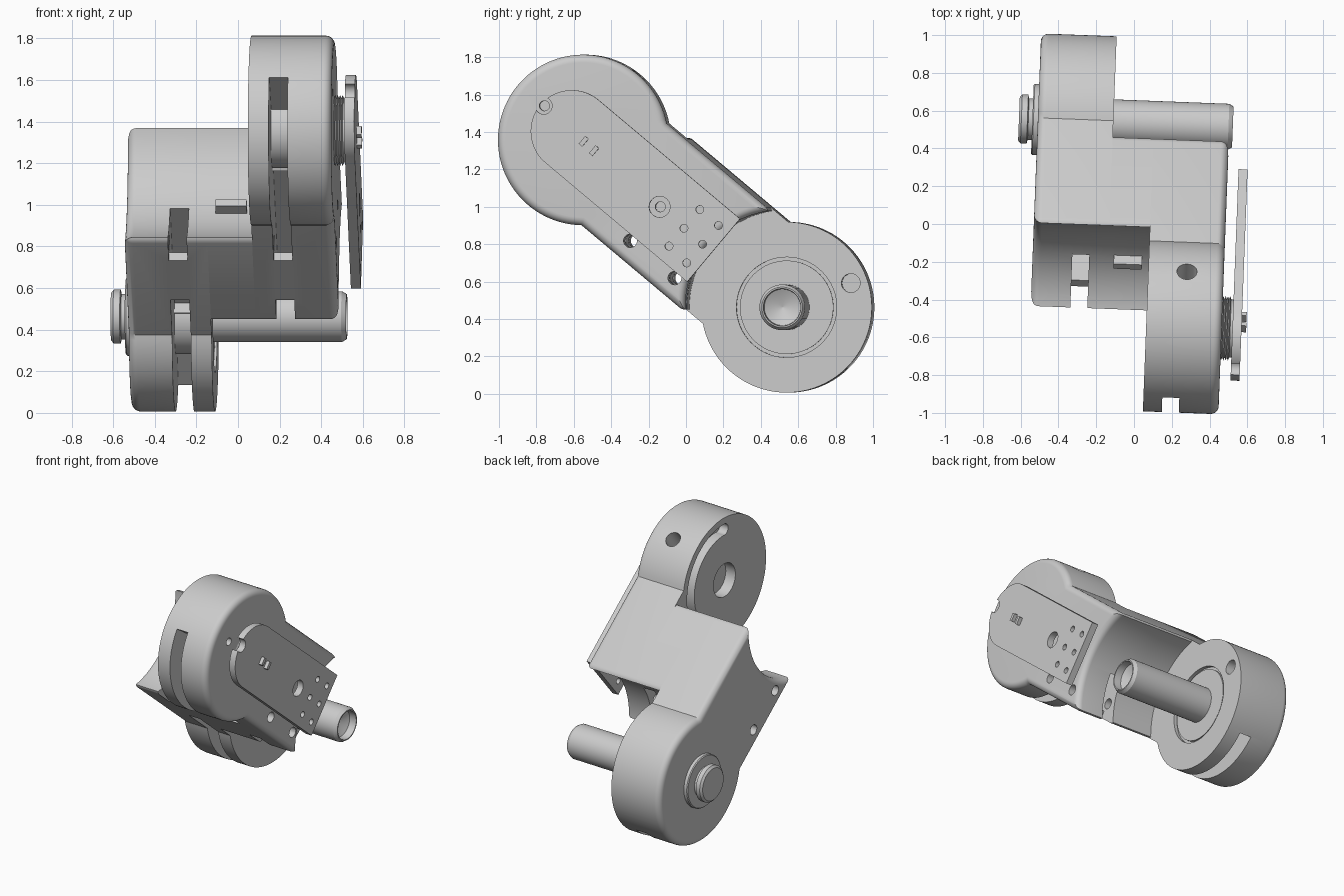
import bpy, bmesh, math
from mathutils import Matrix, Vector

if "Cube" in bpy.data.objects:
    bpy.data.objects.remove(bpy.data.objects["Cube"])

grey = bpy.data.materials.new("light_grey")
grey.use_nodes = True
grey.diffuse_color = (0.6, 0.6, 0.6, 1)
grey.node_tree.nodes["Principled BSDF"].inputs["Base Color"].default_value = (0.6, 0.6, 0.6, 1)

# Working frame: x across, y along the arm, z across its depth
ARM = (Matrix.Rotation(math.radians(-2.2), 4, 'Z') @ Matrix.Translation((0, 0, 0.91))
       @ Matrix.Rotation(math.radians(-40.0), 4, 'X'))
MID = -0.0225
FLIP = ARM @ Matrix.Translation((2 * MID, 0, 0)) @ Matrix.Rotation(math.pi, 4, 'Z')

HUB, R, HALF = 0.696, 0.456, 0.355      # hub distance, disc radius, half depth
INNER, OUTER, TIP = 0.085, 0.485, 0.32  # half-body side planes and wing end
CLEAR, ROUND, RIM = 0.52, 0.045, 0.042  # hollow radius, wing corner and rim rounding


def finish(bm, name, frame):
    bmesh.ops.recalc_face_normals(bm, faces=bm.faces)
    mesh = bpy.data.meshes.new(name)
    bm.to_mesh(mesh)
    bm.free()
    ob = bpy.data.objects.new(name, mesh)
    ob.matrix_world = frame
    mesh.materials.append(grey)
    bpy.context.collection.objects.link(ob)
    return ob


def arc(cy, r, a0, a1, steps=48, cz=0):
    angles = [math.radians(a0 + (a1 - a0) * i / steps) for i in range(steps + 1)]
    return [(cy + r * math.cos(a), cz + r * math.sin(a)) for a in angles]


def slab(name, outline, x0, x1, frame=ARM, rim=0):
    """Extrude a side outline from x0 to x1, optionally rounding the x1 rim."""
    bm = bmesh.new()
    face = bm.faces.new([bm.verts.new((x0, y, z)) for y, z in outline])
    new = bmesh.ops.extrude_face_region(bm, geom=[face])["geom"]
    bmesh.ops.translate(bm, vec=(x1 - x0, 0, 0),
                        verts=[v for v in new if isinstance(v, bmesh.types.BMVert)])
    if rim:
        edges = [e for e in bm.edges if all(abs(v.co.x - x1) < 1e-5 for v in e.verts)]
        bmesh.ops.bevel(bm, geom=edges, offset=rim, segments=6, profile=0.5, affect='EDGES')
    return finish(bm, name, frame)


def box(name, x, y, z, frame=ARM):
    return slab(name, [(y[0], z[0]), (y[1], z[0]), (y[1], z[1]), (y[0], z[1])], *x, frame)


def lathe(name, profile, y, z, frame=ARM, sides=64):
    """Turn a list of (x, radius) points around an axis along x."""
    bm = bmesh.new()
    rings = [[bm.verts.new((x, py, pz)) for py, pz in arc(y, r, 0, 360, sides, z)[:-1]]
             for x, r in profile]
    for a, b in zip(rings, rings[1:]):
        for i in range(sides):
            j = (i + 1) % sides
            bm.faces.new((a[i], a[j], b[j], b[i]))
    bm.faces.new(rings[0])
    bm.faces.new(rings[-1])
    return finish(bm, name, frame)


def rod(name, x, r, y, z, frame=ARM, sides=48):
    return lathe(name, [(x[0], r), (x[1], r)], y, z, frame, sides)


def carve(ob, cutters):
    bpy.context.view_layer.objects.active = ob
    for c in cutters:
        c.hide_render = True
        mod = ob.modifiers.new("cut", 'BOOLEAN')
        mod.operation, mod.solver, mod.object = 'DIFFERENCE', 'EXACT', c
        bpy.ops.object.modifier_apply(modifier=mod.name)
        bpy.data.objects.remove(c)


def screw_cutters(frame):
    return [rod("cutter", (-1, 1), 0.036, y, -0.25, frame, 24) for y in (-0.155, 0.155)]


def corner(sy, sz, start):
    return arc(sy * (TIP - ROUND), ROUND, start, start + 90, 6, sz * (HALF - ROUND))


# Two matching half bodies: a disc running into a wing with a flared hollow end
join = math.degrees(math.asin(HALF / R))
outline = arc(-HUB, R, join, 360 - join, 80) + corner(1, -1, -90) + corner(1, 1, 0)
flare = [(OUTER - RIM + dy, CLEAR + RIM + dr) for dy, dr in
         [(RIM * math.sin(t * math.pi / 12), -RIM * math.cos(t * math.pi / 12)) for t in range(7)]]
halves = []
for name, frame in (("upper_half_body", ARM), ("lower_half_body", FLIP)):
    half = slab(name, outline, INNER, OUTER, frame, rim=RIM)
    slot = (0.185, 0.275)
    belt = arc(-HUB, 0.6, 186, 325, 32) + arc(-HUB, 0.18, 325, 186, 32)
    carve(half, [lathe("cutter", [(-1, CLEAR)] + flare + [(1, CLEAR + RIM)], HUB, 0, frame, 128),
                 slab("cutter", belt, *slot, frame),
                 box("cutter", slot, (-0.53, 0.6), (-0.305, -0.055), frame),
                 box("cutter", slot, (-0.4, -0.147), (-0.6, -0.28), frame),
                 box("cutter", slot, (0.147, 0.6), (-0.61, -0.29), frame)]
          + screw_cutters(frame))
    halves.append(half)
upper, lower = halves

# Upper disc: shallow shaft bore, curved travel groove and a hole through the rim
groove = arc(-HUB, 0.41, 5, 130, 32) + arc(-HUB, 0.33, 130, 5, 32)
ends = [arc(-HUB, 0.37, a, a, 1)[0] for a in (5, 130)]
rim_hole = rod("cutter", (0.3, 0.6), 0.053, 0, 0,
               ARM @ Matrix.Translation((0.29, -HUB, 0)) @ Matrix.Rotation(-math.pi / 2, 4, 'Y'))
carve(upper, [rod("cutter", (0, INNER + 0.08), 0.12, -HUB, 0),
              slab("cutter", groove, 0, INNER + 0.07), rim_hole]
      + [rod("cutter", (0, INNER + 0.069), 0.0405, y, z, sides=32) for y, z in ends])

# Lower disc: round recess around the shaft and a pin hole
carve(lower, [rod("cutter", (0, INNER + 0.025), 0.268, -HUB, 0, FLIP, 64),
              rod("cutter", (0, INNER + 0.1), 0.05, -HUB - 0.18, 0.32, FLIP)])
rod("recess_ring", (INNER + 0.01, INNER + 0.04), 0.25, -HUB, 0, FLIP, 64)

# Centre block joining the halves, hollowed at both ends
rounded = corner(1, -1, -90) + corner(1, 1, 0) + corner(-1, 1, 90) + corner(-1, -1, 180)
block = slab("centre_block", rounded, 2 * MID - INNER, INNER)
carve(block, [rod("cutter", (-1, 1), CLEAR, y, 0, sides=128) for y in (-HUB, HUB)]
      + screw_cutters(ARM))
box("wing_tab", (-0.1, 0.05), (-0.238, -0.15), (-0.09, -0.05))

# Hollow shaft and outer hub on the lower disc
lathe("shaft", [(-0.2, 0.122), (0.48, 0.122), (0.503, 0.108),
                (0.503, 0.1), (0.45, 0.097), (0.4, 0.001)], HUB, 0)
lathe("hub_washer", [(0.47, 0.188), (0.508, 0.188), (0.514, 0.182)], -HUB, 0, FLIP)
lathe("hub_cap", [(0.5, 0.11), (0.535, 0.11), (0.54, 0.13), (0.572, 0.13), (0.585, 0.115)],
      -HUB, 0, FLIP)

# Ribbed spacer between the upper disc and the cover plate
ribs = [(0.48, 0.15)]
for i in range(4):
    ribs += [(0.488 + i * 0.012, 0.17), (0.494 + i * 0.012, 0.155)]
lathe("ribbed_spacer", ribs + [(0.555, 0.15)], -HUB, 0)

# Cover plate with a rounded end, rim notch and drilled holes
BACK, FRONT = 0.542, 0.59
plate = slab("cover_plate", arc(-0.768, 0.22, 90, 270, 40) + [(0.222, -0.22), (0.222, 0.22)],
             BACK, FRONT)


def on_plate(y, z):
    """Convert side-on coordinates to the arm frame at the plate."""
    p = ARM.inverted() @ Vector((0.56 + 0.038 * y, y, z))
    return p.y, p.z


drill = (BACK - 0.03, FRONT + 0.1)
holes = [(0.075, 0.985), (-0.01, 0.885), (0.175, 0.9), (0.09, 0.8), (-0.09, 0.79), (0.005, 0.7)]
mount, notch = on_plate(-0.14, 1.0), on_plate(-0.76, 1.54)
carve(plate, [rod("cutter", drill, 0.021, *on_plate(y, z), sides=24) for y, z in holes]
      + [rod("cutter", drill, 0.056, *mount), rod("cutter", drill, 0.045, *notch)])
carve(upper, [rod("cutter", (OUTER - 0.07, OUTER + 0.1), 0.027, *spot, sides=24)
              for spot in (mount, notch)])
for i, spot in enumerate([(-0.545, 1.35), (-0.49, 1.30)]):
    y, z = on_plate(*spot)
    box(f"contact_{i + 1}", (BACK, FRONT + 0.025), (y - 0.012, y + 0.012), (z - 0.027, z + 0.027))

# Smooth shading with crisp edges
bpy.ops.object.select_all(action='DESELECT')
for ob in bpy.context.collection.objects:
    if ob.type == 'MESH' and grey.name in ob.data.materials:
        ob.select_set(True)
        bpy.context.view_layer.objects.active = ob
bpy.ops.object.shade_smooth_by_angle(angle=math.radians(30))
